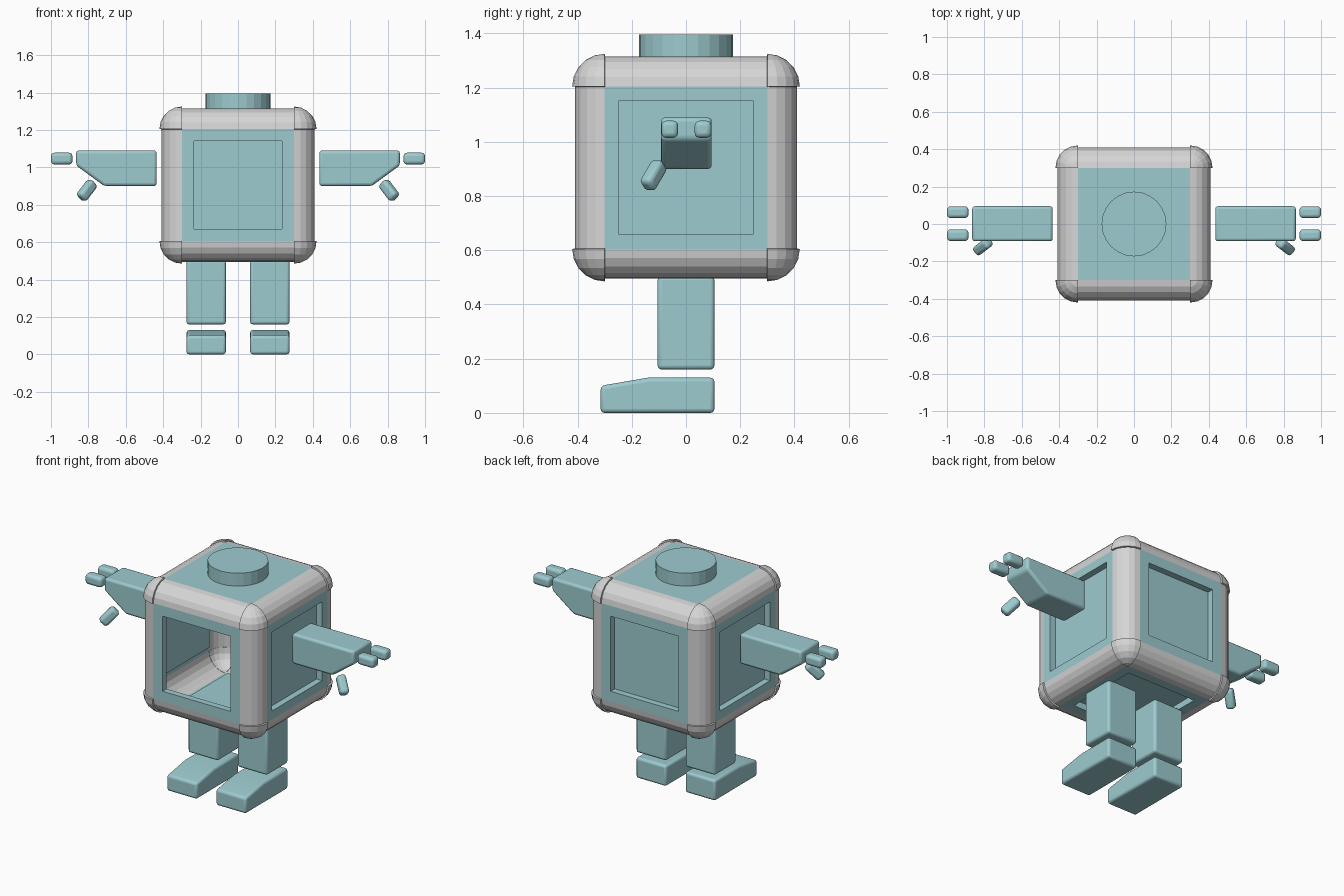
import bpy, bmesh, math
from mathutils import Vector, Matrix

if "Cube" in bpy.data.objects:
    bpy.data.objects.remove(bpy.data.objects["Cube"])

CZ = 0.905      # height of the body centre
H = 0.30        # half size of the flat panels
R = 0.11        # radius of the rounded edges
RC = 0.12       # radius of the corner caps


def material(name, rgb):
    m = bpy.data.materials.new(name)
    m.diffuse_color = (*rgb, 1)
    m.use_nodes = True
    m.node_tree.nodes["Principled BSDF"].inputs["Base Color"].default_value = m.diffuse_color
    return m


TEAL = material("pale teal", (0.34, 0.60, 0.63))
GREY = material("light grey", (0.67, 0.67, 0.67))


def add(name, bm, mat, bevel=0.0, solid=0.0):
    me = bpy.data.meshes.new(name)
    bm.to_mesh(me)
    bm.free()
    me.materials.append(mat)
    ob = bpy.data.objects.new(name, me)
    bpy.context.collection.objects.link(ob)
    if solid:
        s = ob.modifiers.new("Solidify", 'SOLIDIFY')
        s.thickness, s.offset = solid, -1
    if bevel:
        b = ob.modifiers.new("Bevel", 'BEVEL')
        b.width, b.segments, b.limit_method = bevel, 3, 'ANGLE'
        bpy.context.view_layer.objects.active = ob
        ob.select_set(True)
        bpy.ops.object.shade_smooth_by_angle(angle=math.radians(35))
        ob.select_set(False)
    return ob


def box(name, lo, hi, bevel=0.015):
    lo, hi = Vector(lo), Vector(hi)
    bm = bmesh.new()
    bmesh.ops.create_cube(bm, size=1, matrix=Matrix.Translation((lo + hi) / 2)
                          @ Matrix.Diagonal((*(hi - lo), 1)))
    return add(name, bm, TEAL, bevel)


def prism(name, points, offset, bevel=0.015):
    """Extrude a 3D outline along offset."""
    bm = bmesh.new()
    f = bm.faces.new([bm.verts.new(p) for p in points])
    r = bmesh.ops.extrude_face_region(bm, geom=[f])
    bmesh.ops.translate(bm, vec=offset,
                        verts=[g for g in r["geom"] if isinstance(g, bmesh.types.BMVert)])
    bmesh.ops.recalc_face_normals(bm, faces=bm.faces)
    return add(name, bm, TEAL, bevel)


def panel(name, normal, inner=0.0, depth=0.04, floor=True):
    """Square wall of the body, with a recess or an opening if inner is set."""
    n = Vector(normal)
    u = Vector((0, 0, 1)) if abs(n.z) < 0.5 else Vector((0, 1, 0))
    v = n.cross(u)
    c = Vector((0, 0, CZ))
    bm = bmesh.new()

    def ring(h, d):
        return [bm.verts.new(c + n * d + u * h * a + v * h * b)
                for a, b in ((1, 1), (-1, 1), (-1, -1), (1, -1))]
    out = ring(H, H + R)
    last = out
    if inner:
        for nxt in (ring(inner, H + R), ring(inner, H + R - depth)):
            for i in range(4):
                j = (i + 1) % 4
                bm.faces.new((last[i], last[j], nxt[j], nxt[i]))
            last = nxt
    if floor:
        bm.faces.new(last)
    bm.normal_update()
    if bm.faces[:][0].normal.dot(n) < 0:
        bmesh.ops.reverse_faces(bm, faces=bm.faces)
    return add(name, bm, TEAL)


# Body walls: open front, recessed sides, back and bottom, plain top
panel("front_frame", (0, -1, 0), 0.235, floor=False)
panel("back_panel", (0, 1, 0), 0.235)
panel("right_panel", (1, 0, 0), 0.247)
panel("left_panel", (-1, 0, 0), 0.247)
panel("bottom_panel", (0, 0, -1), 0.24)
panel("top_panel", (0, 0, 1))

# Twelve rounded edges
bm = bmesh.new()
SEG = 5
for axis in range(3):
    a, b = (axis + 1) % 3, (axis + 2) % 3
    for sa in (-1, 1):
        for sb in (-1, 1):
            rows = []
            for i in range(SEG + 1):
                t = math.pi / 2 * i / SEG
                row = []
                for end in (-H, H):
                    p = Vector((0, 0, 0))
                    p[axis] = end
                    p[a] = sa * (H + R * math.cos(t))
                    p[b] = sb * (H + R * math.sin(t))
                    p.z += CZ
                    row.append(bm.verts.new(p))
                rows.append(row)
            for p, q in zip(rows, rows[1:]):
                f = bm.faces.new((p[0], p[1], q[1], q[0]))
                f.normal_update()
                if f.normal.dot(f.calc_center_median() - Vector((0, 0, CZ))) < 0:
                    f.normal_flip()
add("rounded_edges", bm, GREY)

# Eight corner caps, each an eighth of a sphere
for sx in (-1, 1):
    for sy in (-1, 1):
        for sz in (-1, 1):
            s = Vector((sx, sy, sz))
            bm = bmesh.new()
            bmesh.ops.create_uvsphere(bm, u_segments=20, v_segments=10, radius=RC)
            bmesh.ops.delete(bm, context='FACES', geom=[
                f for f in bm.faces
                if min(c * k for c, k in zip(f.calc_center_median(), s)) < 0])
            bmesh.ops.translate(bm, verts=bm.verts, vec=s * H + Vector((0, 0, CZ)))
            add("corner_cap", bm, GREY, solid=0.012)

# Round cap on top
bm = bmesh.new()
bmesh.ops.create_cone(bm, cap_ends=True, segments=24, radius1=0.173, radius2=0.173,
                      depth=0.085, matrix=Matrix.Translation((0, 0, 1.3535)))
add("top_cap", bm, TEAL)

# Limbs on both sides
for side, s in (("right", 1), ("left", -1)):
    # Arm with a sloping underside near the hand
    outline = [(0.435, 0.90), (0.715, 0.90), (0.865, 1.01), (0.865, 1.09), (0.435, 1.09)]
    prism(side + "_arm", [(s * x, -0.092, z) for x, z in outline], (0, 0.187, 0))
    # Two fingers and a slanted thumb
    for y in (-0.06, 0.063):
        xs = sorted((s * 0.885, s * 1.0))
        box(side + "_finger", (xs[0], y - 0.031, 1.015), (xs[1], y + 0.031, 1.078), 0.018)
    thumb = box(side + "_thumb", (-0.027, -0.03, -0.058), (0.027, 0.03, 0.058), 0.018)
    thumb.rotation_mode = 'QUATERNION'
    thumb.rotation_quaternion = Vector((s * -0.065, 0.05, 0.085)).to_track_quat('Z', 'Y')
    thumb.location = (s * 0.808, -0.12, 0.877)
    # Leg and foot
    xs = sorted((s * 0.065, s * 0.275))
    box(side + "_leg", (xs[0], -0.105, 0.16), (xs[1], 0.105, 0.505))
    outline = [(-0.315, 0), (0.105, 0), (0.105, 0.13), (-0.14, 0.13), (-0.315, 0.10)]
    prism(side + "_foot", [(xs[0], y, z) for y, z in outline], (0.21, 0, 0))
